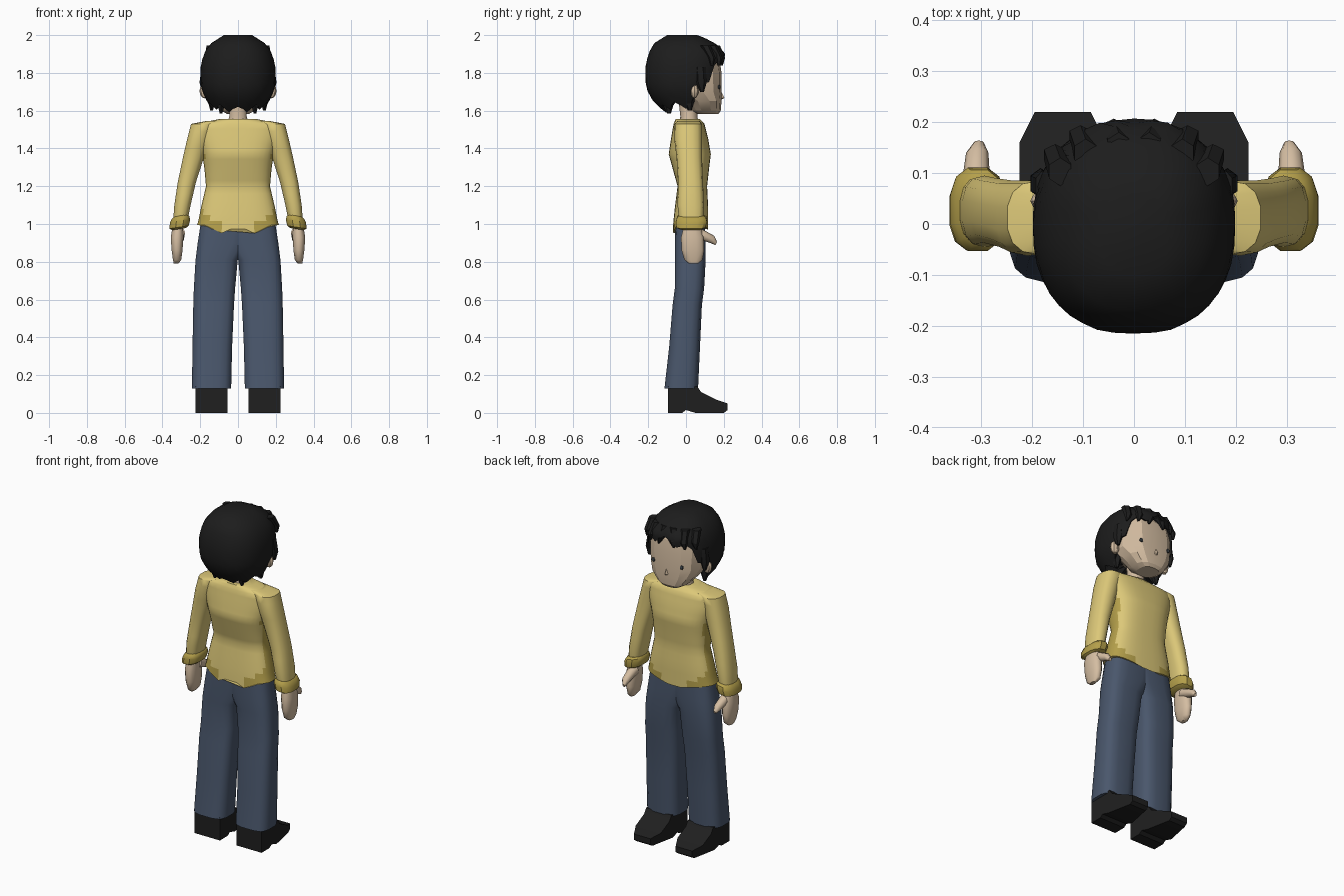
import bpy, bmesh, math
from mathutils import Vector

if "Cube" in bpy.data.objects:
    bpy.data.objects.remove(bpy.data.objects["Cube"])

def mat(name, r, g, b):
    m = bpy.data.materials.new(name)
    m.diffuse_color = (r, g, b, 1)
    m.use_nodes = True
    m.node_tree.nodes["Principled BSDF"].inputs["Base Color"].default_value = m.diffuse_color
    return m

HAIR = mat("hair black", 0.012, 0.012, 0.012)
SKIN = mat("skin", 0.66, 0.51, 0.36)
YELLOW = mat("shirt yellow", 0.72, 0.58, 0.19)
OCHRE = mat("shirt ochre", 0.46, 0.35, 0.07)
BLUE = mat("denim blue", 0.068, 0.095, 0.15)
SHOE = mat("shoe black", 0.014, 0.014, 0.014)
EYE = mat("eye grey", 0.05, 0.06, 0.07)

def finish(name, bm, mats, mirror=False, angle=40):
    bmesh.ops.recalc_face_normals(bm, faces=bm.faces)
    me = bpy.data.meshes.new(name)
    bm.to_mesh(me)
    bm.free()
    ob = bpy.data.objects.new(name, me)
    bpy.context.collection.objects.link(ob)
    for m in mats:
        me.materials.append(m)
    if mirror:
        ob.modifiers.new("mirror", "MIRROR").use_mirror_merge = False
    bpy.ops.object.select_all(action='DESELECT')
    ob.select_set(True)
    bpy.context.view_layer.objects.active = ob
    if angle:
        bpy.ops.object.shade_smooth_by_angle(angle=math.radians(angle))
    return ob

def sgnpow(v, p):
    return math.copysign(abs(v) ** p, v)

def skin_rings(bm, rings, caps=True):
    vs = [[bm.verts.new(p) for p in r] for r in rings]
    n = len(vs[0])
    for a, b in zip(vs, vs[1:]):
        for i in range(n):
            bm.faces.new((a[i], a[(i + 1) % n], b[(i + 1) % n], b[i]))
    if caps:
        bm.faces.new(vs[0])
        bm.faces.new(vs[-1])

def loft(rings, n=14, power=2.6, steps=1):
    """Rings are (z, x0, x1, y0, y1), rounded boxes stacked along z."""
    full = []
    for a, b in zip(rings, rings[1:]):
        full += [[p + (q - p) * k / steps for p, q in zip(a, b)] for k in range(steps)]
    full.append(rings[-1])
    pts = []
    for z, x0, x1, y0, y1 in full:
        ring = []
        for i in range(n):
            t = 2 * math.pi * (i + 0.5) / n
            ring.append(((x0 + x1) / 2 + (x1 - x0) / 2 * sgnpow(math.cos(t), 2 / power),
                         (y0 + y1) / 2 + (y1 - y0) / 2 * sgnpow(math.sin(t), 2 / power), z))
        pts.append(ring)
    bm = bmesh.new()
    skin_rings(bm, pts)
    return bm

def sym(z, r, y0, y1):
    return (z, -r, r, y0, y1)

# Trousers: each leg overlaps at the pelvis
finish("trouser_legs", loft([
    (0.13, 0.035, 0.245, -0.115, 0.065), (0.35, 0.03, 0.242, -0.09, 0.075),
    (0.57, 0.02, 0.238, -0.072, 0.085), (0.66, 0.014, 0.235, -0.06, 0.097),
    (0.81, 0.0, 0.226, -0.06, 0.105), (0.9, -0.06, 0.215, -0.06, 0.105),
    (1.03, -0.08, 0.195, -0.055, 0.1)], 16, 3.2), [BLUE], True)

# Shoes: side profile given width, tapered at the toe
profile = [(-0.095, 0), (-0.02, 0), (0.0, 0.015), (0.05, 0), (0.2, 0), (0.22, 0.015),
           (0.22, 0.05), (0.16, 0.07), (0.08, 0.11), (0.06, 0.14), (-0.095, 0.14)]
bm = bmesh.new()
skin_rings(bm, [[(0.14 + w * (0.055 if y > 0.19 else 0.085), y, z) for y, z in profile]
                for w in (-1, 1)])
finish("shoes", bm, [SHOE], True, 30)

# Shirt body with a wavy hem
bm = loft([
    sym(0.985, 0.217, -0.07, 0.118), sym(1.08, 0.198, -0.06, 0.118),
    sym(1.2, 0.17, -0.045, 0.112), sym(1.29, 0.178, -0.07, 0.122),
    sym(1.37, 0.19, -0.092, 0.132), sym(1.45, 0.215, -0.08, 0.118),
    sym(1.53, 0.23, -0.066, 0.098), sym(1.555, 0.1, -0.055, 0.075)], 32, 2.7, 3)
for v in bm.verts:
    if v.co.z < 0.99:
        dip = 0.045 * max(0, 1 - abs(abs(v.co.x) - 0.085) / 0.09)
        if v.co.y > 0.02:
            dip = 0.04 * max(0, 1 - abs(v.co.x) / 0.2)
        v.co.z = 0.995 - dip
bm.normal_update()
for f in bm.faces:
    c, nx = f.calc_center_median(), abs(f.normal.x)
    side = nx > 0.85 and c.z < 1.4
    hem = c.z < 1.0 + 0.75 * (abs(c.x) - 0.1)
    f.material_index = 1 if side or hem else 0
finish("shirt_body", bm, [YELLOW, OCHRE], angle=50)

# Sleeves and rolled cuffs
finish("sleeves", loft([
    (1.0, 0.27, 0.345, -0.035, 0.09), (1.1, 0.25, 0.338, -0.045, 0.095),
    (1.22, 0.222, 0.32, -0.042, 0.09), (1.35, 0.18, 0.293, -0.05, 0.085),
    (1.45, 0.15, 0.27, -0.062, 0.085), (1.53, 0.12, 0.25, -0.06, 0.085),
    (1.545, 0.08, 0.17, -0.045, 0.07)], 14, 2.5, 2), [YELLOW], True, 50)
bm = loft([
    (0.975, 0.275, 0.35, -0.035, 0.085), (0.985, 0.26, 0.364, -0.053, 0.105),
    (1.015, 0.252, 0.362, -0.055, 0.113), (1.035, 0.256, 0.352, -0.05, 0.108),
    (1.045, 0.265, 0.34, -0.04, 0.095)], 12, 2.6)
for v in bm.verts:
    v.co.z += (0.3 - v.co.x) * 0.15
finish("cuffs", bm, [OCHRE], True, 35)

# Hands with thumbs
finish("hands", loft([
    (0.79, 0.315, 0.34, 0.015, 0.065), (0.81, 0.3, 0.345, -0.01, 0.088),
    (0.86, 0.293, 0.352, -0.025, 0.098), (0.93, 0.288, 0.357, -0.028, 0.095),
    (1.0, 0.29, 0.345, -0.01, 0.075)], 12, 2.4), [SKIN], True, 50)
path = [(0.31, 0.05, 0.955, 0.03), (0.31, 0.09, 0.94, 0.027),
        (0.308, 0.14, 0.918, 0.022), (0.305, 0.16, 0.897, 0.01)]
bm = bmesh.new()
skin_rings(bm, [[(x + r * math.cos(a), y + 0.4 * r * math.sin(a), z + 0.9 * r * math.sin(a))
                 for a in (math.pi * k / 4 for k in range(8))] for x, y, z, r in path])
finish("thumbs", bm, [SKIN], True, 50)

# Neck and angular head
finish("neck", loft([sym(1.52, 0.062, -0.035, 0.07), sym(1.57, 0.048, -0.03, 0.06),
                     sym(1.66, 0.05, -0.04, 0.06)], 10, 2.2), [SKIN])
finish("head", loft([
    sym(1.583, 0.06, 0.06, 0.172), sym(1.6, 0.09, 0.03, 0.184),
    sym(1.65, 0.135, 0.0, 0.188), sym(1.7, 0.16, -0.1, 0.188),
    sym(1.8, 0.168, -0.12, 0.188), sym(1.87, 0.16, -0.12, 0.178),
    sym(1.93, 0.12, -0.1, 0.13)], 14, 2.7), [SKIN], angle=20)

# Nose wedge
bm = bmesh.new()
b = [bm.verts.new(p) for p in ((-0.014, 0.182, 1.665), (0, 0.182, 1.655),
                               (0.014, 0.182, 1.665), (0, 0.182, 1.71))]
tip = bm.verts.new((0, 0.204, 1.668))
bm.faces.new(b)
for i in range(4):
    bm.faces.new((b[i], b[(i + 1) % 4], tip))
finish("nose", bm, [SKIN], angle=0)

# Eyes and ears
def ball(name, loc, scale, m, u=8, v=6):
    bm = bmesh.new()
    bmesh.ops.create_uvsphere(bm, u_segments=u, v_segments=v, radius=1)
    for p in bm.verts:
        p.co = Vector(loc) + Vector(a * s for a, s in zip(p.co, scale))
    finish(name, bm, [m], True, 30)

ball("eyes", (0.095, 0.176, 1.725), (0.012, 0.008, 0.012), EYE)
ball("ears", (0.176, 0.045, 1.705), (0.028, 0.022, 0.04), SKIN)

# Hair: a domed cap whose lower edge follows the hairline in jagged locks
SHAPE = [(2.0, 0.075, -0.1, 0.06), (1.985, 0.11, -0.14, 0.1), (1.95, 0.15, -0.175, 0.165),
         (1.9, 0.183, -0.2, 0.208), (1.82, 0.2, -0.217, 0.2), (1.72, 0.197, -0.212, 0.19),
         (1.65, 0.165, -0.175, 0.15), (1.58, 0.12, -0.1, 0.1)]
LINE = [(-90, 1.605), (-55, 1.615), (-25, 1.63), (0, 1.63), (13, 1.655), (20, 1.74),
        (34, 1.75), (42, 1.835), (70, 1.865), (90, 1.885)]

def lerp(table, t):
    for a, b in zip(table, table[1:]):
        lo, hi = sorted((a[0], b[0]))
        if lo <= t <= hi:
            k = (t - a[0]) / (b[0] - a[0])
            return [p + (q - p) * k for p, q in zip(a[1:], b[1:])]
    return list(table[0][1:] if abs(t - table[0][0]) < abs(t - table[-1][0]) else table[-1][1:])

def hair_point(t, z, s=1):
    rx, y0, y1 = lerp(SHAPE, z)
    cy = 0
    ry = y1 if math.sin(t) > 0 else -y0
    return (s * rx * sgnpow(math.cos(t), 0.86), s * (cy + ry * sgnpow(math.sin(t), 0.86)), z)

N, rows = 40, 9
angles = [2 * math.pi * i / N - math.pi / 2 for i in range(N)]
ends = []
for i, t in enumerate(angles):
    deg = math.degrees(math.asin(max(-1, min(1, math.sin(t)))))
    ends.append(lerp(LINE, deg)[0] + (0.016, 0, -0.02, 0)[i % 4])
rings = [[hair_point(t, 2.0 - (2.0 - e) * k / rows) for t, e in zip(angles, ends)]
         for k in range(rows + 1)]
rings.append([hair_point(t, e + 0.012, 0.86) for t, e in zip(angles, ends)])
rings.append([hair_point(t, max(e + 0.05, 1.67), 0.3) for t, e in zip(angles, ends)])
bm = bmesh.new()
skin_rings(bm, rings)
finish("hair", bm, [HAIR], angle=35)

# Loose locks at the nape and in front of the ears
for i, (x, y, z) in enumerate([(0.14, 0.02, 1.6), (0.09, -0.09, 1.585), (0.185, 0.085, 1.7)]):
    bm = loft([(z, x - 0.008, x + 0.008, y - 0.01, y + 0.01),
               (z + 0.05, x - 0.025, x + 0.022, y - 0.035, y + 0.025),
               (z + 0.13, x - 0.02, x + 0.01, y - 0.04, y + 0.02)], 6, 2)
    finish("hair_lock_%d" % (i + 1), bm, [HAIR], True, 30)

# Fringe locks across the forehead
for i, (x, y) in enumerate([(0.035, 0.185), (0.1, 0.172), (0.15, 0.135)]):
    bm = loft([(1.84, x + 0.01, x + 0.02, y - 0.005, y + 0.01),
               (1.88, x - 0.02, x + 0.03, y - 0.02, y + 0.022),
               (1.945, x - 0.03, x + 0.02, y - 0.06, y - 0.005)], 6, 2)
    finish("fringe_lock_%d" % (i + 1), bm, [HAIR], True, 30)
